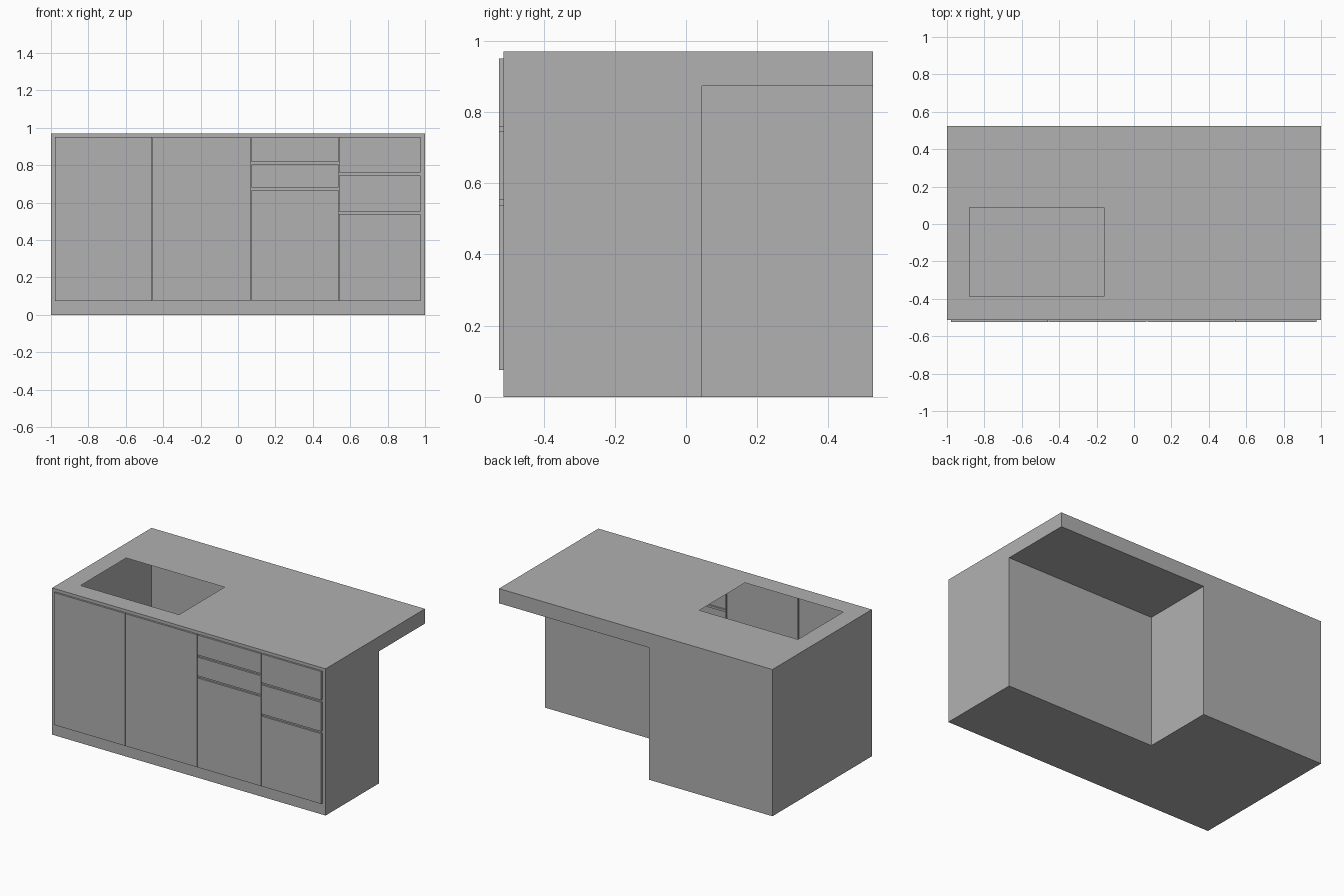
import bpy, bmesh
from mathutils import Vector

if "Cube" in bpy.data.objects:
    bpy.data.objects.remove(bpy.data.objects["Cube"])

X0, X1, XS = -1.0, 1.0, -0.096       # ends, and step where the deep sink block stops
YF, YS, YB = -0.513, 0.045, 0.525    # front, shallow back, full back
ZS, ZT = 0.873, 0.97                 # underside and top of the worktop overhang
YP = -0.525                          # face of doors and drawers

grey = bpy.data.materials.new("dark_grey")
grey.diffuse_color = (0.44, 0.44, 0.44, 1)
grey.use_nodes = True
grey.node_tree.nodes["Principled BSDF"].inputs["Base Color"].default_value = grey.diffuse_color


def face(bm, pts, out):
    f = bm.faces.new([bm.verts.new(p) for p in pts])
    f.normal_update()
    if f.normal.dot(Vector(out)) < 0:
        f.normal_flip()


def pierced(bm, us, vs, holes, place, out):
    """Flat sheet made of cells, leaving out the rectangular holes."""
    us, vs = sorted(set(us)), sorted(set(vs))
    for a, b in zip(us, us[1:]):
        for c, d in zip(vs, vs[1:]):
            u, v = (a + b) / 2, (c + d) / 2
            if any(h[0] < u < h[1] and h[2] < v < h[3] for h in holes):
                continue
            face(bm, [place(a, c), place(b, c), place(b, d), place(a, d)], out)


def finish(bm, name):
    bmesh.ops.remove_doubles(bm, verts=bm.verts, dist=1e-5)
    me = bpy.data.meshes.new(name)
    bm.to_mesh(me)
    bm.free()
    me.materials.append(grey)
    ob = bpy.data.objects.new(name, me)
    bpy.context.collection.objects.link(ob)


# Door and drawer fronts: x0, x1, z0, z1
panels = {
    "left_door": (-0.978, -0.459, 0.075, 0.95),
    "right_door": (-0.456, 0.066, 0.075, 0.95),
    "middle_drawer_top": (0.071, 0.536, 0.818, 0.95),
    "middle_drawer_centre": (0.071, 0.536, 0.68, 0.804),
    "middle_drawer_bottom": (0.071, 0.536, 0.075, 0.666),
    "end_drawer_top": (0.54, 0.976, 0.76, 0.95),
    "end_drawer_centre": (0.54, 0.976, 0.553, 0.746),
    "end_drawer_bottom": (0.54, 0.976, 0.075, 0.539),
}

# Hollow cabinet shell
bm = bmesh.new()
rects = list(panels.values())
pierced(bm, [X0, X1] + [v for r in rects for v in r[:2]],
        [0, ZT] + [v for r in rects for v in r[2:]],
        rects, lambda x, z: (x, YF, z), (0, -1, 0))

# Worktop with sink opening
sink = (-0.88, -0.16, -0.387, 0.088)
pierced(bm, [X0, X1, *sink[:2]], [YF, YB, *sink[2:]], [sink],
        lambda x, y: (x, y, ZT), (0, 0, 1))

# Left side, right side and floor
face(bm, [(X0, YF, 0), (X0, YB, 0), (X0, YB, ZT), (X0, YF, ZT)], (-1, 0, 0))
face(bm, [(X1, y, z) for y, z in [(YF, 0), (YS, 0), (YS, ZS), (YB, ZS), (YB, ZT), (YF, ZT)]], (1, 0, 0))
face(bm, [(x, y, 0) for x, y in [(X0, YF), (X1, YF), (X1, YS), (XS, YS), (XS, YB), (X0, YB)]], (0, 0, -1))

# Stepped back and overhang underside
face(bm, [(x, YB, z) for x, z in [(X0, 0), (XS, 0), (XS, ZS), (X1, ZS), (X1, ZT), (X0, ZT)]], (0, 1, 0))
face(bm, [(XS, YS, 0), (XS, YB, 0), (XS, YB, ZS), (XS, YS, ZS)], (1, 0, 0))
face(bm, [(XS, YS, 0), (X1, YS, 0), (X1, YS, ZS), (XS, YS, ZS)], (0, 1, 0))
face(bm, [(XS, YS, ZS), (X1, YS, ZS), (X1, YB, ZS), (XS, YB, ZS)], (0, 0, -1))
finish(bm, "cabinet_shell")

# Raised fronts, open towards the hollow inside
for name, (a, b, c, d) in panels.items():
    bm = bmesh.new()
    face(bm, [(a, YP, c), (b, YP, c), (b, YP, d), (a, YP, d)], (0, -1, 0))
    for x, s in ((a, -1), (b, 1)):
        face(bm, [(x, YP, c), (x, YF, c), (x, YF, d), (x, YP, d)], (s, 0, 0))
    for z, s in ((c, -1), (d, 1)):
        face(bm, [(a, YP, z), (b, YP, z), (b, YF, z), (a, YF, z)], (0, 0, s))
    finish(bm, name)
